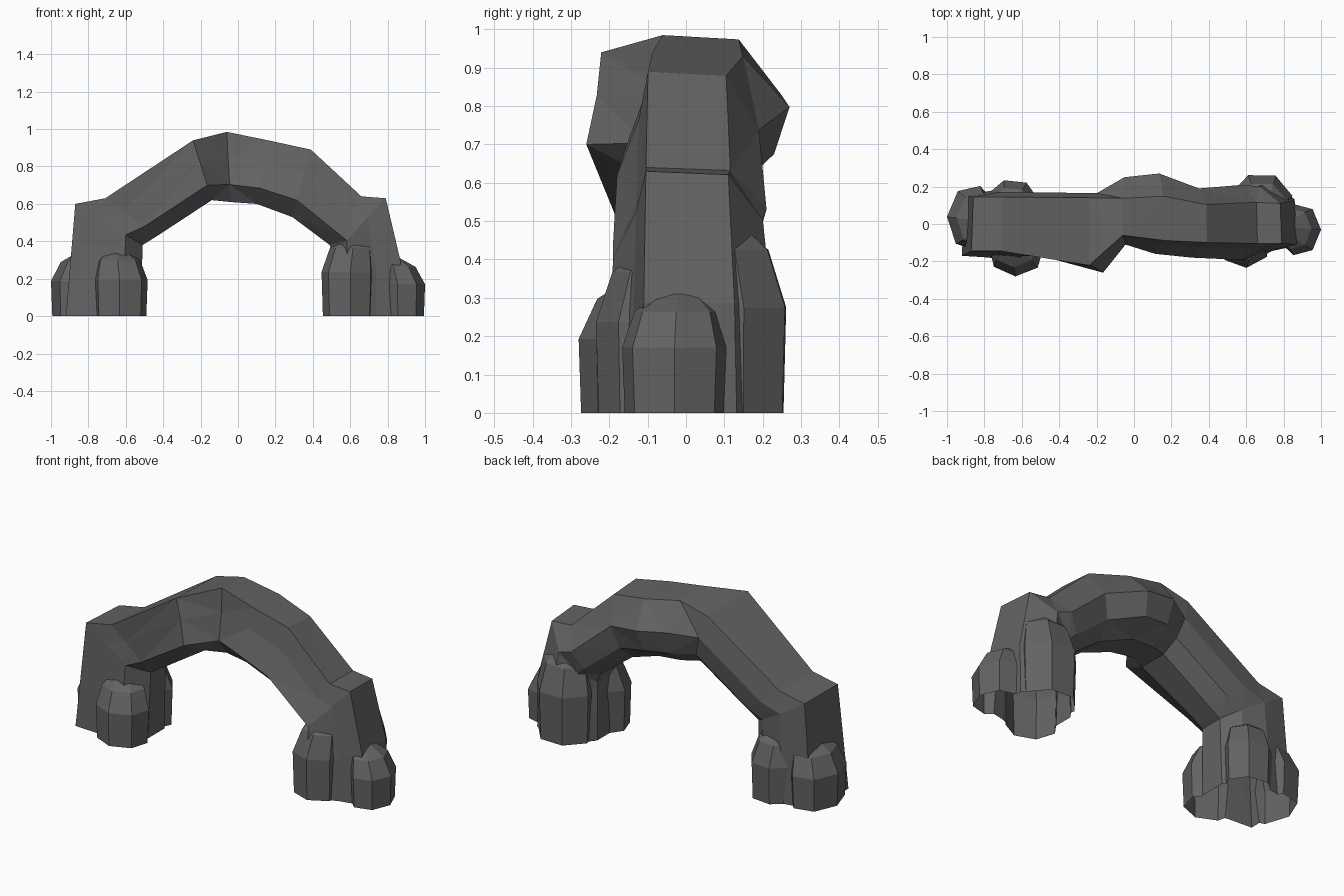
import bpy, bmesh, math
from mathutils import Vector

if "Cube" in bpy.data.objects:
    bpy.data.objects.remove(bpy.data.objects["Cube"])

stone = bpy.data.materials.new("dark grey stone")
stone.diffuse_color = (0.125, 0.125, 0.125, 1)
stone.use_nodes = True
stone.node_tree.nodes["Principled BSDF"].inputs["Base Color"].default_value = stone.diffuse_color


def make_object(name, bm):
    bmesh.ops.recalc_face_normals(bm, faces=bm.faces[:])
    me = bpy.data.meshes.new(name)
    bm.to_mesh(me)
    bm.free()
    me.materials.append(stone)
    ob = bpy.data.objects.new(name, me)
    bpy.context.collection.objects.link(ob)
    return ob


def rock(name, cx, cy, rx, ry, h, turn):
    """Seven-sided boulder whose top leans towards the leg it rests against."""
    bm = bmesh.new()
    leg = Vector((math.copysign(0.7, cx), 0, 0))
    centre = Vector((cx, cy, 0))
    for z, size, lean in ((0, .95, 0), (.55, 1, 0), (.85, .8, .15), (1, .4, .35)):
        c = centre.lerp(leg, lean)
        for i in range(7):
            a = turn + math.tau * i / 7
            bm.verts.new((c.x + rx * size * math.cos(a), c.y + ry * size * math.sin(a), z * h))
    bmesh.ops.convex_hull(bm, input=bm.verts[:])
    bmesh.ops.dissolve_limit(bm, angle_limit=0.03, verts=bm.verts[:], edges=bm.edges[:])
    return make_object(name, bm)


# Arch stations: outer x,z / inner x,z / front y, back y
stations = [
    (-.92, 0, -.52, 0, -.20, .18),
    (-.87, .60, -.51, .38, -.17, .17),
    (-.71, .63, -.43, .43, -.17, .17),
    (-.24, .94, -.14, .62, -.26, .165),
    (-.06, .985, -.04, .61, -.11, .25),
    (.16, .94, .1, .60, -.16, .27),
    (.39, .89, .29, .53, -.18, .19),
    (.66, .64, .49, .38, -.19, .21),
    (.79, .63, .51, .33, -.19, .20),
    (.87, .29, .5, .15, -.20, .23),
    (.87, 0, .5, 0, -.21, .24),
]


def arch_section(bm, ox, oz, ix, iz, yf, yb):
    outer, inner = Vector((ox, 0, oz)), Vector((ix, 0, iz))
    # the crest is broad on the left half and narrower on the right
    crest = .85 if ox < -.1 else .55
    pts = [(1, yf * crest), (.97, yb * crest), (.58, yb), (.22, yb * .85),
           (0, yb * .4), (0, yf * .4), (.25, yf), (.65, yf * (.3 + .7 * crest))]
    return [bm.verts.new(inner.lerp(outer, t) + Vector((0, y, 0))) for t, y in pts]


bm = bmesh.new()
rings = [arch_section(bm, *s) for s in stations]
for a, b in zip(rings, rings[1:]):
    for i in range(8):
        j = (i + 1) % 8
        bm.faces.new((a[i], a[j], b[j], b[i]))
bm.faces.new(rings[0])
bm.faces.new(rings[-1])
bmesh.ops.triangulate(bm, faces=bm.faces[:], quad_method='SHORT_EDGE')
arch = make_object("stone_arch", bm)

# Boulders around the feet
rocks = [
    rock("left_front_rock", -.63, -.15, .15, .13, .35, .2),
    rock("left_end_rock", -.86, .03, .14, .18, .34, .4),
    rock("left_back_rock", -.65, .12, .14, .12, .38, .1),
    rock("right_end_rock", .88, -.03, .12, .14, .31, 0),
    rock("right_front_rock", .59, -.1, .145, .135, .43, .3),
    rock("right_back_rock", .68, .12, .17, .155, .5, .2),
]

# Fuse into one open-bottomed shell
for r in rocks:
    m = arch.modifiers.new("join " + r.name, 'BOOLEAN')
    m.operation, m.solver, m.object = 'UNION', 'EXACT', r
dg = bpy.context.evaluated_depsgraph_get()
bm = bmesh.new()
bm.from_mesh(arch.evaluated_get(dg).to_mesh())
arch.modifiers.clear()
base = [f for f in bm.faces if max(v.co.z for v in f.verts) < 1e-3]
bmesh.ops.delete(bm, geom=base, context='FACES')
for f in bm.faces:
    f.material_index = 0
    f.smooth = False
bm.to_mesh(arch.data)
bm.free()
for r in rocks:
    bpy.data.objects.remove(r)
